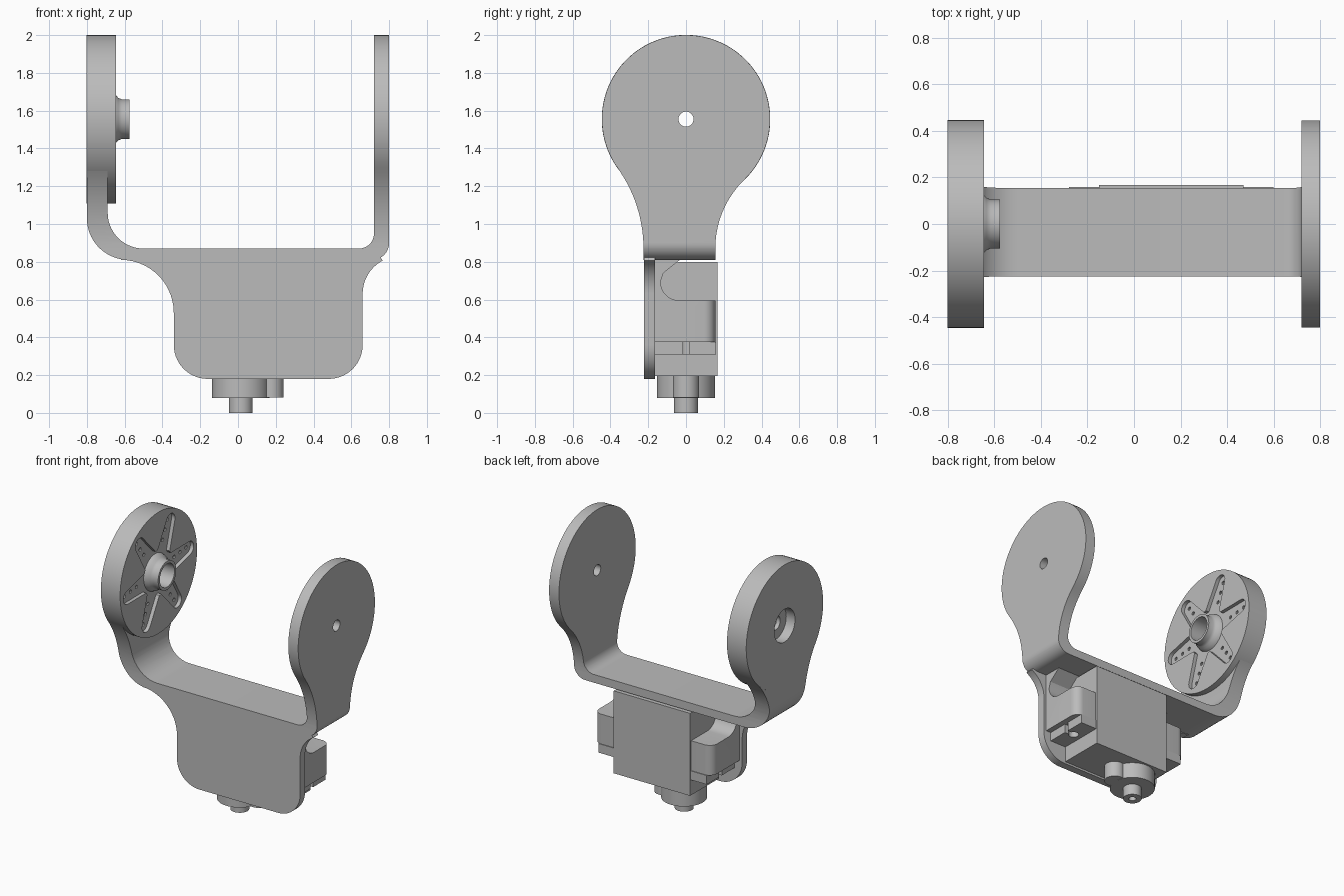
import bpy, bmesh, math

cube = bpy.data.objects.get("Cube")
if cube:
    bpy.data.objects.remove(cube, do_unlink=True)

grey = bpy.data.materials.new("plain grey")
grey.use_nodes = True
grey.diffuse_color = (0.5, 0.5, 0.5, 1)
for node in grey.node_tree.nodes:
    if node.type == 'BSDF_PRINCIPLED':
        node.inputs["Base Color"].default_value = (0.5, 0.5, 0.5, 1)

PLACE = {'x': lambda u, v, w: (w, u, v),
         'y': lambda u, v, w: (u, w, v),
         'z': lambda u, v, w: (u, v, w)}


def arc(cu, cv, r, a, b, n=14):
    """Points on an arc from angle a to b in degrees."""
    return [(cu + r * math.cos(math.radians(a + (b - a) * i / n)),
             cv + r * math.sin(math.radians(a + (b - a) * i / n))) for i in range(n + 1)]


def circle(cu, cv, r, n=48):
    return arc(cu, cv, r, 0, 360, n)[:-1]


def finish(name, bm):
    bmesh.ops.recalc_face_normals(bm, faces=bm.faces[:])
    mesh = bpy.data.meshes.new(name)
    bm.to_mesh(mesh)
    bm.free()
    mesh.materials.append(grey)
    ob = bpy.data.objects.new(name, mesh)
    bpy.context.collection.objects.link(ob)
    return ob


def prisms(name, outlines, axis, lo, hi):
    """Extrude closed outlines along an axis."""
    bm = bmesh.new()
    for pts in outlines:
        a, b = [[bm.verts.new(PLACE[axis](u, v, w)) for u, v in pts] for w in (lo, hi)]
        bm.faces.new(a)
        bm.faces.new(b)
        for i in range(len(pts)):
            j = (i + 1) % len(pts)
            bm.faces.new((a[i], a[j], b[j], b[i]))
    return finish(name, bm)


def box(name, x, y, z):
    return prisms(name, [[(x[0], y[0]), (x[1], y[0]), (x[1], y[1]), (x[0], y[1])]], 'z', *z)


def combine(ob, others, op='DIFFERENCE', keep=False):
    for other in others:
        mod = ob.modifiers.new("cut", 'BOOLEAN')
        mod.operation = op
        mod.solver = 'EXACT'
        mod.object = other
        with bpy.context.temp_override(object=ob, active_object=ob, selected_objects=[ob]):
            bpy.ops.object.modifier_apply(modifier=mod.name)
        if not keep:
            bpy.data.objects.remove(other, do_unlink=True)


HUB_Z = 1.555

# U-shaped strap: bent profile trimmed by the paddle silhouette
strap = ([(-0.8, 2.1)] + arc(-0.58, 1.03, 0.22, 180, 270) + arc(0.71, 0.9, 0.09, 270, 360)
         + [(0.8, 2.1), (0.72, 2.1)] + arc(0.64, 0.95, 0.08, 0, -90)
         + arc(-0.5, 1.06, 0.19, 270, 180) + [(-0.69, 2.1)])
bracket = prisms("bracket_strap", [strap], 'y', -0.6, 0.6)
left_a, right_a = 215.6, 314.2
paddle = (arc(0, HUB_Z, 0.445, right_a - 360, left_a, 72)
          + arc(-0.955, 0.87, 0.73, left_a - 180, 0)[1:] + [(-0.225, 0.5), (0.155, 0.5)]
          + arc(0.664, 0.87, 0.509, 180, right_a - 180)[:-1])
combine(bracket, [prisms("trim", [paddle], 'x', -1, 1)], 'INTERSECT')

# Thick disc that holds the servo horn
disc = prisms("horn_disc", [circle(0, HUB_Z, 0.446, 96)], 'x', -0.801, -0.645)

# Star pocket, screw holes and bores
star, dots = [], []
for k in range(6):
    a = 7 + 60 * k
    c, s = math.cos(math.radians(a)), math.sin(math.radians(a))
    star += arc(0.36 * c, HUB_Z + 0.36 * s, 0.05, a - 85, a + 85, 10)
    star += arc(0, HUB_Z, 0.17, a + 26, a + 34, 2)
    dots += [circle(r * c, HUB_Z + r * s, 0.013, 10) for r in (0.22, 0.29, 0.36)]
combine(disc, [prisms("star_cut", [star], 'x', -0.672, -0.6),
               prisms("dot_cut", [d for d in dots], 'x', -0.685, -0.6)])
bores = [prisms("outer_bore", [circle(0, HUB_Z, 0.12)], 'x', -0.9, -0.73),
         prisms("middle_bore", [circle(0, HUB_Z, 0.05)], 'x', -0.95, 0.5),
         prisms("hub_bore", [circle(0, HUB_Z, 0.085)], 'x', -0.7, -0.5)]
combine(disc, bores, keep=True)
combine(bracket, bores)
combine(bracket, [prisms("pivot_hole", [circle(0, HUB_Z, 0.04, 32)], 'x', 0.6, 0.9)])

# Flared hub ring on the horn
bm = bmesh.new()
ring = [(0.135, -0.674), (0.125, -0.645), (0.112, -0.633), (0.105, -0.615),
        (0.105, -0.575), (0.085, -0.575), (0.085, -0.674)]
loops = [[bm.verts.new((x, u, v)) for u, v in circle(0, HUB_Z, r)] for r, x in ring]
for p, q in zip(loops, loops[1:] + loops[:1]):
    for i in range(len(p)):
        j = (i + 1) % len(p)
        bm.faces.new((p[i], p[j], q[j], q[i]))
finish("horn_hub", bm)

# Front plate with flared shoulders
plate = ([(-0.62, 0.86), (-0.62, 0.81)] + arc(-0.62, 0.53, 0.28, 90, 0)
         + arc(-0.16, 0.36, 0.18, 180, 270) + arc(0.48, 0.36, 0.18, 270, 360)
         + arc(0.86, 0.63, 0.2, 180, 118) + [(0.73, 0.86)])
prisms("front_plate", [plate], 'y', -0.222, -0.165)

# Mounting posts with a curved cable opening and a rounded outer corner
post = ([(-0.2, 0.375), (0.155, 0.375), (0.155, 0.595)]
        + arc(-0.035, 0.695, 0.1, 270, 180, 8) + [(-0.12, 0.74), (-0.03, 0.812), (-0.2, 0.812)])
for side, inner, outer in (("left", 0.46, 0.64), ("right", -0.14, -0.32)):
    ob = prisms(side + "_post", [post], 'x', inner, outer)
    bm = bmesh.new()
    bm.from_mesh(ob.data)
    corner = [e for e in bm.edges
              if all(v.co.y > 0.15 and abs(v.co.x - outer) < 0.001 for v in e.verts)]
    bmesh.ops.bevel(bm, geom=corner, offset=0.06, segments=8, profile=0.5, affect='EDGES')
    bm.to_mesh(ob.data)
    bm.free()

# Servo: body, slotted ears, gear cap and output shaft
box("servo_body", (-0.15, 0.47), (-0.165, 0.167), (0.195, 0.8))
ears = box("servo_ears", (-0.28, 0.6), (-0.167, 0.16), (0.31, 0.376))
combine(ears, [prisms("ear_holes", [circle(-0.215, 0, 0.035, 24), circle(0.535, 0, 0.035, 24)],
                      'z', 0.2, 0.5),
               box("slot_a", (-0.4, -0.215), (-0.015, 0.015), (0.2, 0.5)),
               box("slot_b", (0.535, 0.7), (-0.015, 0.015), (0.2, 0.5))])
prisms("gear_cap", [circle(0.015, 0, 0.153)], 'z', 0.08, 0.2)
prisms("gear_cap_lobe", [circle(0.172, 0, 0.07)], 'z', 0.081, 0.2)
shaft = prisms("output_shaft", [circle(0.015, 0, 0.063, 32)], 'z', 0, 0.1)
combine(shaft, [prisms("shaft_hole", [circle(0.015, 0, 0.025, 20)], 'z', -0.1, 0.06)])

# Smooth curved walls, keep edges sharp
bpy.ops.object.select_all(action='DESELECT')
for ob in bpy.context.scene.objects:
    if ob.type == 'MESH':
        ob.select_set(True)
        bpy.context.view_layer.objects.active = ob
bpy.ops.object.shade_smooth_by_angle(angle=math.radians(30))
